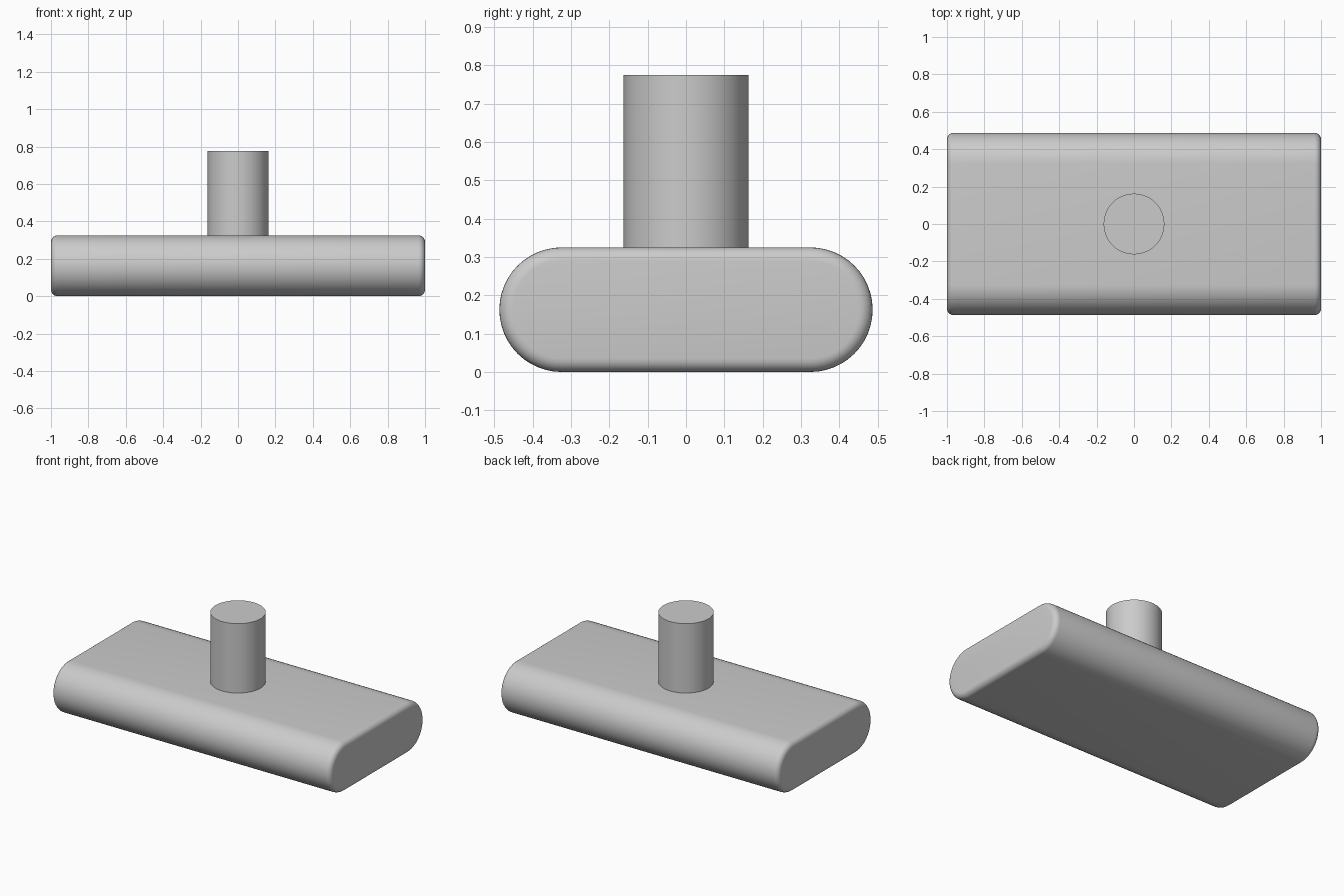
import bpy
import bmesh
from math import sin, cos, pi, radians

cube = bpy.data.objects.get("Cube")
if cube:
    bpy.data.objects.remove(cube, do_unlink=True)

LENGTH, HALF_WIDTH, RADIUS = 2.0, 0.487, 0.1625
EDGE = 0.035
POST_TOP = 0.775

grey = bpy.data.materials.new("plain grey")
grey.use_nodes = True
colour = (0.6, 0.6, 0.6, 1)
grey.diffuse_color = colour
grey.node_tree.nodes["Principled BSDF"].inputs["Base Color"].default_value = colour


def finish(obj):
    obj.data.materials.append(grey)
    bpy.ops.object.select_all(action='DESELECT')
    obj.select_set(True)
    bpy.context.view_layer.objects.active = obj
    bpy.ops.object.shade_smooth_by_angle(angle=radians(30))


# Base: stadium profile extruded along x, with rounded end rims
def stadium(steps=24):
    centre = HALF_WIDTH - RADIUS
    for side in (1, -1):
        for i in range(steps + 1):
            a = pi * i / steps - pi / 2
            yield side * (centre + RADIUS * cos(a)), RADIUS + side * RADIUS * sin(a)


bm = bmesh.new()
end = bm.faces.new([bm.verts.new((-LENGTH / 2, y, z)) for y, z in stadium()])
new = bmesh.ops.extrude_face_region(bm, geom=[end], use_keep_orig=True)["geom"]
moved = [v for v in new if isinstance(v, bmesh.types.BMVert)]
bmesh.ops.translate(bm, verts=moved, vec=(LENGTH, 0, 0))
bmesh.ops.recalc_face_normals(bm, faces=bm.faces)
rims = [e for e in bm.edges if abs(e.verts[0].co.x - e.verts[1].co.x) < 0.001]
bmesh.ops.bevel(bm, geom=rims, offset=EDGE, segments=6, profile=0.5, affect='EDGES')
mesh = bpy.data.meshes.new("base")
bm.to_mesh(mesh)
bm.free()
base = bpy.data.objects.new("base", mesh)
bpy.context.collection.objects.link(base)
finish(base)

# Post: upright cylinder standing on the middle of the base
bottom = 2 * RADIUS
bpy.ops.mesh.primitive_cylinder_add(vertices=48, radius=RADIUS, depth=POST_TOP - bottom,
                                    location=(0, 0, (POST_TOP + bottom) / 2))
post = bpy.context.object
post.name = "post"
finish(post)
